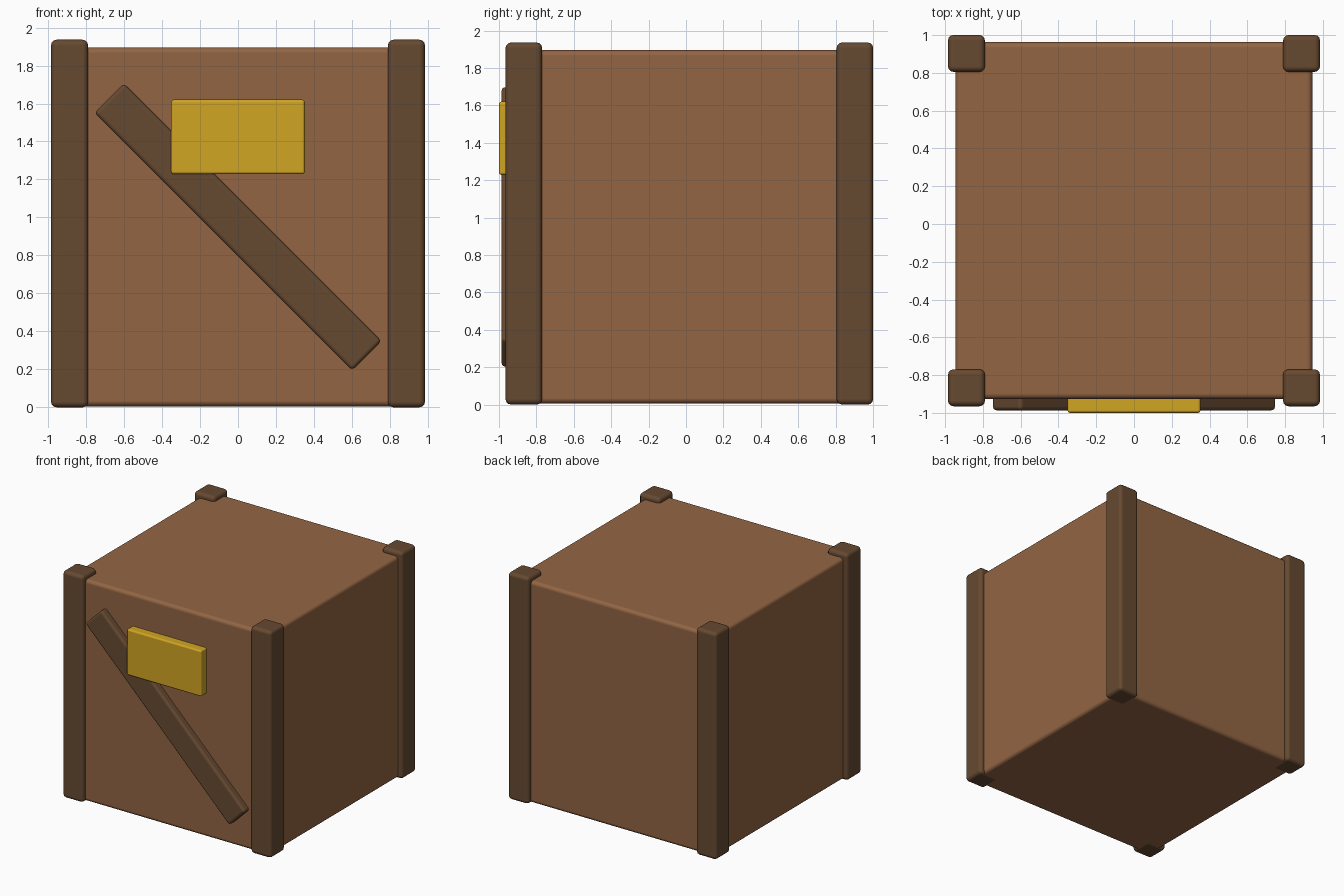
import bpy
import math

cube = bpy.data.objects.get("Cube")
if cube:
    bpy.data.objects.remove(cube, do_unlink=True)


def make_material(name, rgb):
    mat = bpy.data.materials.new(name)
    mat.use_nodes = True
    color = (*rgb, 1.0)
    mat.diffuse_color = color
    mat.node_tree.nodes["Principled BSDF"].inputs["Base Color"].default_value = color
    return mat


def rounded_box(name, center, size, bevel, mat, turn=0.0):
    """Box with softly rounded edges, turned about the front-back axis."""
    bpy.ops.mesh.primitive_cube_add(size=1, location=center)
    obj = bpy.context.object
    obj.name = name
    obj.scale = size
    bpy.ops.object.transform_apply(location=False, rotation=False, scale=True)
    obj.rotation_euler.y = turn
    obj.data.materials.append(mat)
    bpy.ops.object.shade_smooth()
    mod = obj.modifiers.new("rounded_edges", "BEVEL")
    mod.width = bevel
    mod.segments = 3
    mod.harden_normals = True
    return obj


wood = make_material("brown wood", (0.29, 0.13, 0.057))
dark_wood = make_material("dark wood", (0.133, 0.067, 0.03))
gold = make_material("gold", (0.64, 0.38, 0.017))

# Crate body
middle = 0.018
rounded_box("crate_body", (0, middle, 0.95), (1.89, 1.89, 1.89), 0.03, wood)

# Corner posts
for side, x in (("left", 1), ("right", -1)):
    for end, y in (("front", -1), ("back", 1)):
        rounded_box(f"{end}_{side}_post", (x * 0.887, middle + y * 0.885, 0.968),
                    (0.196, 0.196, 1.936), 0.03, dark_wood)

# Diagonal brace across the front
rounded_box("front_brace", (0, -0.937, 0.95), (1.92, 0.1, 0.22), 0.022,
            dark_wood, math.radians(45))

# Name plate, left blank
rounded_box("front_plate", (0, -0.95, 1.424), (0.704, 0.1, 0.392), 0.014, gold)
